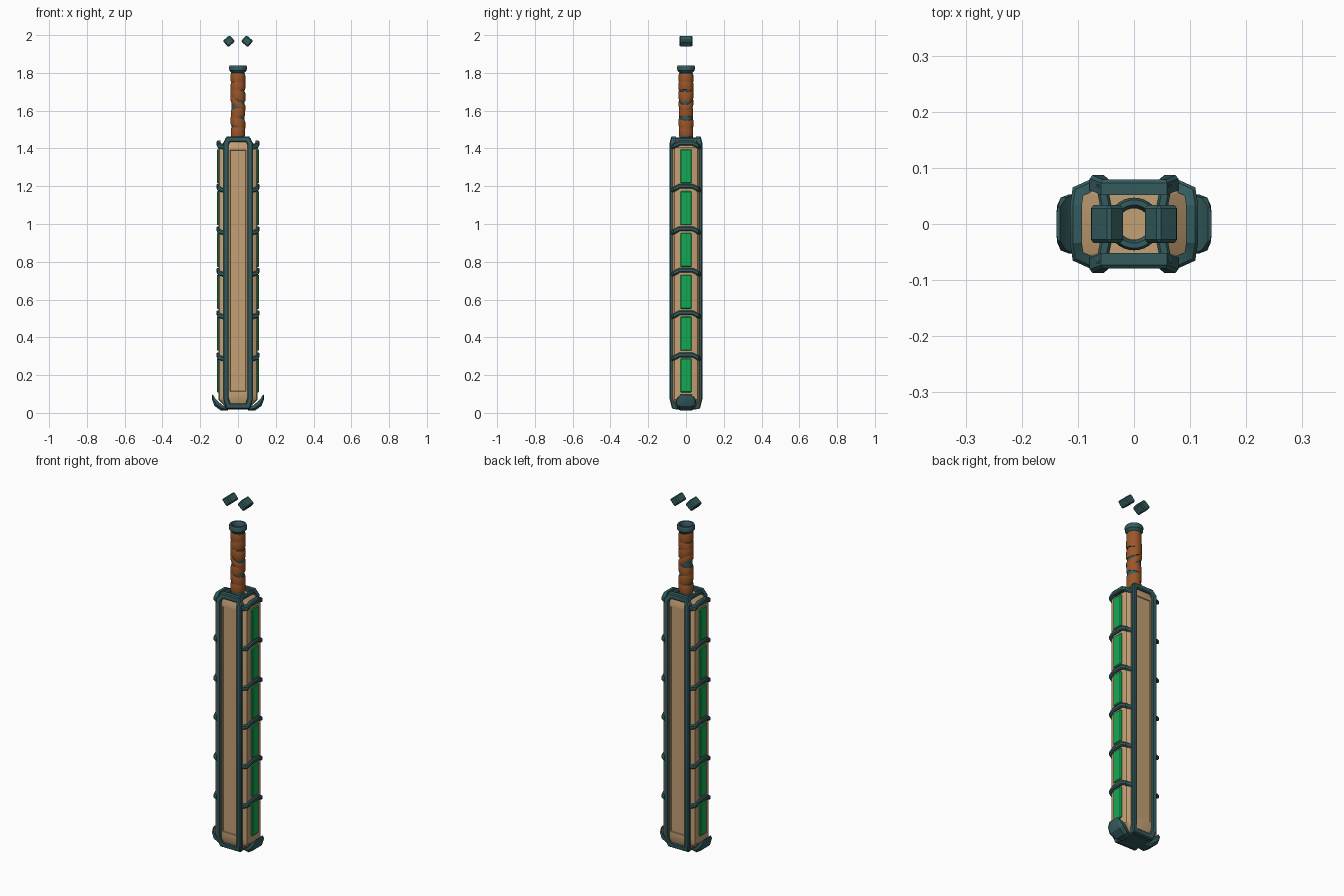
import bpy, bmesh, math, random
from mathutils import Vector, Matrix

if "Cube" in bpy.data.objects:
    bpy.data.objects.remove(bpy.data.objects["Cube"])

random.seed(4)


def material(name, rgb):
    m = bpy.data.materials.new(name)
    m.diffuse_color = (*rgb, 1)
    m.use_nodes = True
    m.node_tree.nodes["Principled BSDF"].inputs["Base Color"].default_value = m.diffuse_color
    return m


METAL = material("dark teal metal", (0.034, 0.105, 0.11))
WOOD = material("tan wood", (0.55, 0.35, 0.175))
GREEN = material("green inlay", (0.006, 0.40, 0.09))
LEATHER = material("brown leather", (0.34, 0.095, 0.022))


def finish(name, bm, mat, smooth=True):
    bmesh.ops.recalc_face_normals(bm, faces=bm.faces)
    me = bpy.data.meshes.new(name)
    bm.to_mesh(me)
    bm.free()
    me.materials.append(mat)
    ob = bpy.data.objects.new(name, me)
    bpy.context.collection.objects.link(ob)
    if smooth:
        bpy.ops.object.select_all(action='DESELECT')
        ob.select_set(True)
        bpy.context.view_layer.objects.active = ob
        bpy.ops.object.shade_smooth_by_angle(angle=math.radians(30))
    return ob


def loft(sections, closed=False):
    """Skin equal-sized point loops; cap the ends unless the path is closed."""
    bm = bmesh.new()
    rows = [[bm.verts.new(p) for p in s] for s in sections]
    n = len(rows[0])
    for i in range(len(rows) if closed else len(rows) - 1):
        a, b = rows[i], rows[(i + 1) % len(rows)]
        for j in range(n):
            k = (j + 1) % n
            bm.faces.new((a[j], a[k], b[k], b[j]))
    if not closed:
        bm.faces.new(rows[0])
        bm.faces.new(rows[-1])
    return bm


def lathe(name, profile, mat, sides=32, tilt=(0, 0)):
    """Closed (radius, z) profile spun about z; tilt leans it along x and y."""
    secs = []
    for i in range(sides):
        a = 2 * math.pi * i / sides
        c, s = math.cos(a), math.sin(a)
        secs.append([(r * c, r * s, z + tilt[0] * r * c + tilt[1] * r * s) for r, z in profile])
    return finish(name, loft(secs, True), mat)


def bevel_box(name, size, loc, mat, bevel, angle=0):
    bm = bmesh.new()
    bmesh.ops.create_cube(bm, size=1)
    bmesh.ops.scale(bm, vec=size, verts=bm.verts)
    bmesh.ops.bevel(bm, geom=bm.edges[:], offset=bevel, segments=1, affect='EDGES')
    bmesh.ops.transform(bm, matrix=Matrix.Translation(loc) @ Matrix.Rotation(angle, 4, 'Y'),
                        verts=bm.verts)
    return finish(name, bm, mat, False)


def miters(pts, closed):
    """Outward 2D normals with mitre length for a polyline."""
    out = []
    n = len(pts)
    for i in range(n):
        ns = []
        for a, b in ((i - 1, i), (i, i + 1)):
            if closed or (a >= 0 and b < n):
                d = (Vector(pts[b % n]) - Vector(pts[a % n])).normalized()
                ns.append(Vector((d.y, -d.x)))
        m = sum(ns, Vector((0, 0))).normalized()
        out.append(m / max(m.dot(ns[0]), 0.5))
    return out


# Wooden core with tapered ends and a recessed panel front and back
quarter = [(0.055, 0.078), (0.076, 0.074), (0.098, 0.06), (0.104, 0.034)]
half = [(x, -y) for x, y in quarter] + quarter[::-1]
outline = half + [(-x, -y) for x, y in half]
levels = [(0.03, 0.62, 0.8), (0.07, 1, 1), (0.10, 1, 1), (1.405, 1, 1), (1.442, 0.6, 0.85)]
bm = loft([[(x * sx, y * sy, z) for x, y in outline] for z, sx, sy in levels])
bmesh.ops.recalc_face_normals(bm, faces=bm.faces)
panels = [f for f in bm.faces if abs(f.normal.y) > 0.99 and f.calc_area() > 0.1]
bmesh.ops.inset_individual(bm, faces=panels, thickness=0.019)
bmesh.ops.inset_individual(bm, faces=panels, thickness=0.003, depth=-0.004)
finish("wooden_core", bm, WOOD)

# Metal frame around the front and back panels
path = [(-0.064, 0.075), (-0.052, 0.036), (0.052, 0.036), (0.064, 0.075),
        (0.064, 1.425), (0.05, 1.449), (-0.05, 1.449), (-0.064, 1.425)]
drop = [0, 0.012, 0.012, 0, 0, 0.008, 0.008, 0]
profile = [(-0.015, 0.060), (-0.015, 0.083), (-0.010, 0.087),
           (0.010, 0.087), (0.015, 0.081), (0.015, 0.060)]
for side, label in ((-1, "front"), (1, "back")):
    secs = [[(p[0] + n.x * w, side * (y - d), p[1] + n.y * w) for w, y in profile]
            for p, n, d in zip(path, miters(path, True), drop)]
    finish(label + "_frame", loft(secs, True), METAL)

# Bent metal bands and green inlays down both narrow sides
band = [(0.068, -0.074, -0.022), (0.101, -0.059, -0.014), (0.105, -0.034, 0),
        (0.105, 0.034, 0), (0.101, 0.059, -0.014), (0.068, 0.074, -0.022)]
band_profile = [(-0.012, -0.013), (0.004, -0.013), (0.009, -0.007),
                (0.009, 0.007), (0.004, 0.013), (-0.012, 0.013)]
norms = miters([p[:2] for p in band], False)
for side, label in ((-1, "left"), (1, "right")):
    for i, z in enumerate((0.307, 0.53, 0.755, 0.975, 1.2, 1.428)):
        secs = [[(side * (p[0] + n.x * o), p[1] + n.y * o, z + p[2] + h)
                 for o, h in band_profile] for p, n in zip(band, norms)]
        finish(f"{label}_band_{i + 1}", loft(secs), METAL)
        bevel_box(f"{label}_inlay_{i + 1}", (0.02, 0.06, 0.18),
                  (side * 0.102, 0, 0.198 + 0.2215 * i), GREEN, 0.004)

    # Cross bar on the top, joining the two frames
    secs = []
    for y, x in ((-0.07, 0.058), (-0.03, 0.05), (0.03, 0.05), (0.07, 0.058)):
        secs.append([(side * (x + dx), y, z) for dx, z in
                     ((-0.010, 1.425), (-0.010, 1.452), (-0.006, 1.457),
                      (0.006, 1.457), (0.010, 1.452), (0.010, 1.425))])
    finish(label + "_top_bar", loft(secs), METAL)

    # Upturned claw at the foot: (x, z, half width, thickness)
    claw = [(0.052, 0.021, 0.032, 0.016), (0.085, 0.026, 0.046, 0.028),
            (0.113, 0.047, 0.053, 0.030), (0.129, 0.074, 0.047, 0.018),
            (0.135, 0.096, 0.030, 0.006)]
    secs = []
    for (x, z, w, t), n in zip(claw, miters([c[:2] for c in claw], False)):
        shape = [(-w, -0.5), (-w, 0.1), (-w * 0.68, 0.5), (w * 0.68, 0.5), (w, 0.1), (w, -0.5)]
        secs.append([(side * (x + n.x * t * k), y, max(0, z + n.y * t * k)) for y, k in shape])
    finish(label + "_claw", loft(secs), METAL)

# Foot plate under the core
bevel_box("foot_plate", (0.13, 0.125, 0.03), (0, 0, 0.032), METAL, 0.008)

# Hollow grip tube with flared pommel
lathe("grip_tube", [(0.028, 1.435), (0.034, 1.435), (0.034, 1.80), (0.038, 1.805),
                    (0.046, 1.813), (0.047, 1.832), (0.043, 1.84), (0.034, 1.84),
                    (0.030, 1.832), (0.028, 1.82)], METAL)

# Leather wraps, leaning alternately so slivers of the tube show through
centres = (1.487, 1.535, 1.588, 1.685, 1.728, 1.772)
leans = (0.12, -0.32, 0.25, -0.3, 0.22, -0.1)
for i, (z, lean) in enumerate(zip(centres, leans)):
    h = 0.025
    r = 0.038 + random.uniform(0, 0.0015)
    lathe(f"leather_wrap_{i + 1}", [(0.031, z - h), (r - 0.002, z - h), (r, z - h * 0.7),
                                    (r, z + h * 0.7), (r - 0.002, z + h), (0.031, z + h)],
          LEATHER, 24, (lean, random.uniform(-0.08, 0.08)))
# Narrow steep wrap crossing the bare middle of the grip
lathe("leather_cross_wrap", [(0.031, 1.622), (0.037, 1.622), (0.039, 1.628), (0.039, 1.65),
                             (0.037, 1.656), (0.031, 1.656)], LEATHER, 24, (-0.65, 0.1))

# Two loose blocks floating above the pommel
for side, label in ((-1, "left"), (1, "right")):
    bevel_box(label + "_floating_block", (0.048, 0.068, 0.044), (side * 0.048, 0, 1.968),
              METAL, 0.006, side * math.radians(40))
